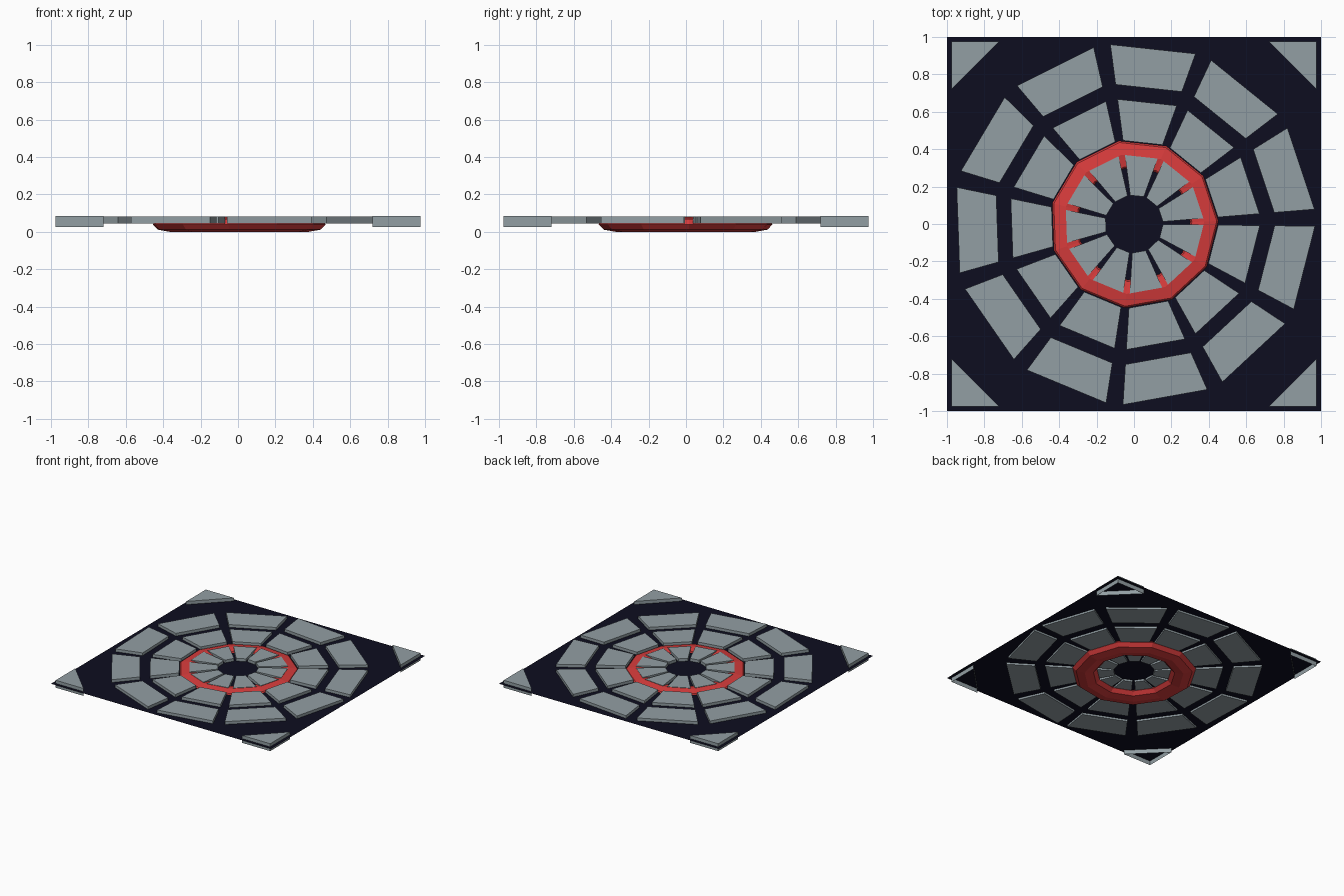
import bpy, bmesh, math

if "Cube" in bpy.data.objects:
    bpy.data.objects.remove(bpy.data.objects["Cube"])

N = 11                       # sectors around the disc
STEP = 2 * math.pi / N
OFFSET = math.radians(2)     # direction of the first gap
HALF = math.radians(13.7)    # half width of a panel
Z0, Z1 = 0.045, 0.083        # panel bottom and top
SHEET_Z = 0.06


def material(name, rgb):
    m = bpy.data.materials.new(name)
    m.diffuse_color = (*rgb, 1)
    m.use_nodes = True
    m.node_tree.nodes["Principled BSDF"].inputs["Base Color"].default_value = m.diffuse_color
    return m


GREY = material("panel_grey", (0.29, 0.345, 0.37))
RED = material("ring_red", (0.68, 0.045, 0.045))
NAVY = material("sheet_navy", (0.004, 0.004, 0.014))


def finish(name, bm, mat, recalc=True):
    if recalc:
        bmesh.ops.recalc_face_normals(bm, faces=bm.faces)
    me = bpy.data.meshes.new(name)
    bm.to_mesh(me)
    bm.free()
    me.materials.append(mat)
    ob = bpy.data.objects.new(name, me)
    bpy.context.collection.objects.link(ob)
    return ob


def prism(bm, pts, z0, z1, bottom=True):
    """Upright prism over a counter-clockwise outline."""
    lo = [bm.verts.new((x, y, z0)) for x, y in pts]
    hi = [bm.verts.new((x, y, z1)) for x, y in pts]
    n = len(pts)
    bm.faces.new(hi)
    if bottom:
        bm.faces.new(lo[::-1])
    for i in range(n):
        j = (i + 1) % n
        bm.faces.new((lo[i], lo[j], hi[j], hi[i]))


def polar(r, a):
    return (r * math.cos(a), r * math.sin(a))


# dark backing sheet, lying inside the thickness of the panels
bm = bmesh.new()
bm.faces.new([bm.verts.new((x, y, SHEET_Z))
              for x, y in ((-1, -1), (1, -1), (1, 1), (-1, 1))])
finish("backing_sheet", bm, NAVY, recalc=False)

# three rings of flat wedge panels
for name, r0, r1 in (("inner_panels", 0.155, 0.372),
                     ("middle_panels", 0.45, 0.673),
                     ("outer_panels", 0.752, 0.968)):
    bm = bmesh.new()
    for i in range(N):
        c = OFFSET + STEP * (i + 0.5)
        prism(bm, [polar(r0, c - HALF), polar(r1, c - HALF),
                   polar(r1, c + HALF), polar(r0, c + HALF)], Z0, Z1)
    finish(name, bm, GREY)

# corner triangles, open underneath
bm = bmesh.new()
for k in range(4):
    a = k * math.pi / 2
    ca, sa = math.cos(a), math.sin(a)
    tri = [(0.975, 0.975), (0.72, 0.975), (0.975, 0.72)]
    prism(bm, [(x * ca - y * sa, x * sa + y * ca) for x, y in tri],
          0.025, 0.086, bottom=False)
finish("corner_triangles", bm, GREY)

# squashed low-poly red ring
bm = bmesh.new()
M = 8
loops = []
for i in range(N):
    a = OFFSET + STEP * i
    loop = []
    for j in range(M):
        t = 2 * math.pi * j / M
        x, y = polar(0.376 + 0.094 * math.cos(t), a)
        loop.append(bm.verts.new((x, y, 0.04 + 0.04 * math.sin(t))))
    loops.append(loop)
for i in range(N):
    p, q = loops[i], loops[(i + 1) % N]
    for j in range(M):
        k = (j + 1) % M
        bm.faces.new((p[j], q[j], q[k], p[k]))
finish("red_ring", bm, RED)
